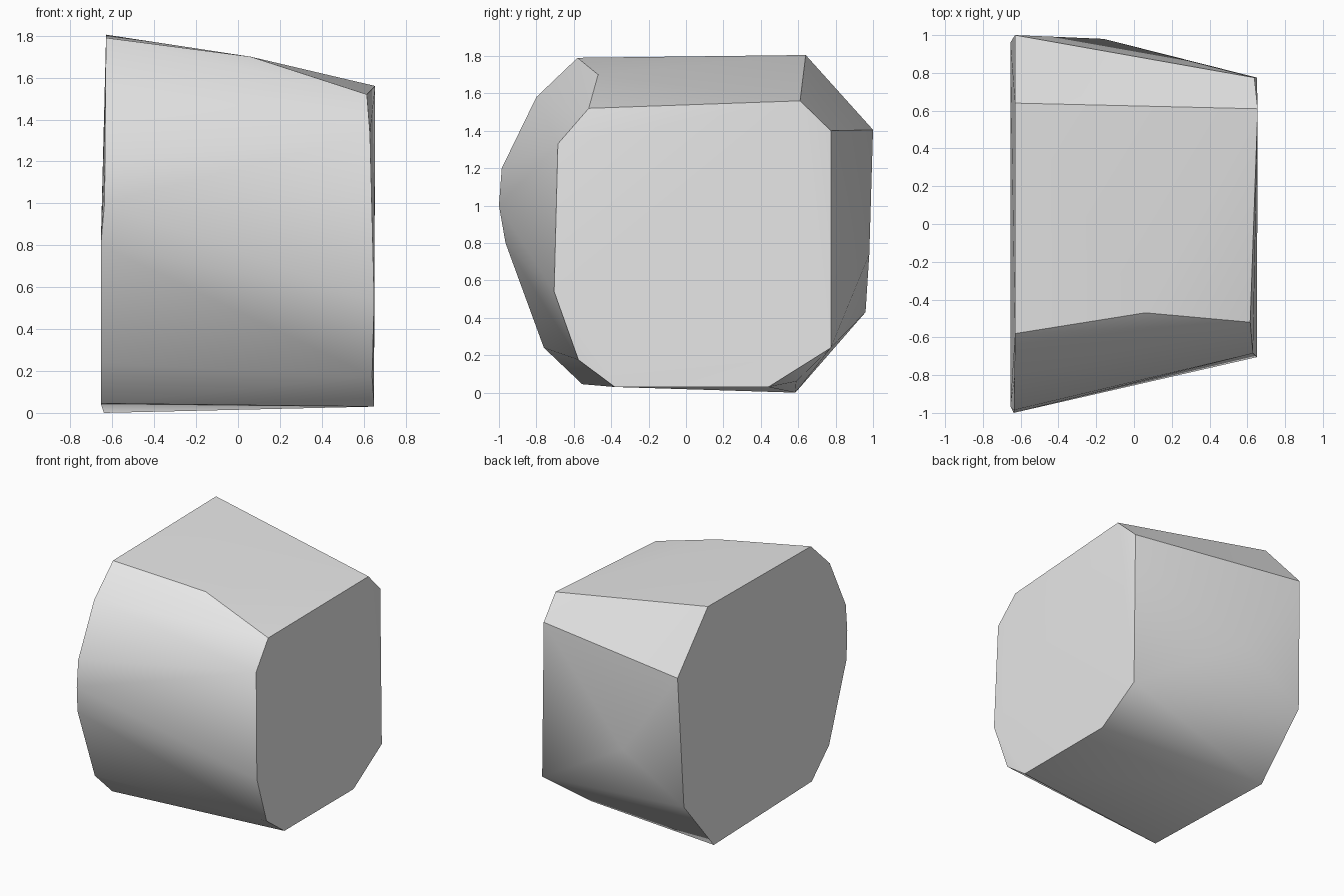
import bpy
import bmesh
import math

cube = bpy.data.objects.get("Cube")
if cube:
    bpy.data.objects.remove(cube, do_unlink=True)

# Plain grey surface
grey = bpy.data.materials.new("light_grey")
grey.use_nodes = True
grey.diffuse_color = (0.8, 0.8, 0.8, 1)
shader = next(n for n in grey.node_tree.nodes if n.type == 'BSDF_PRINCIPLED')
shader.inputs["Base Color"].default_value = grey.diffuse_color

# Wide end outline
wide_end = [
    (-0.63, -0.58, 1.79), (-0.63, 0.64, 1.805), (-0.63, 1.0, 1.405),
    (-0.655, 0.96, 0.43), (-0.64, 0.585, 0.0), (-0.655, -0.555, 0.045),
    (-0.655, -0.76, 0.24), (-0.655, -0.965, 0.80), (-0.637, -1.0, 1.0),
    (-0.635, -0.985, 1.2), (-0.632, -0.80, 1.58),
]

# Narrow end outline
narrow_end = [
    (0.615, -0.52, 1.52), (0.655, 0.61, 1.56), (0.637, 0.775, 1.40),
    (0.65, 0.775, 0.24), (0.65, 0.44, 0.03), (0.65, -0.38, 0.03),
    (0.64, -0.575, 0.175), (0.65, -0.705, 0.54), (0.63, -0.685, 1.33),
]

# Slight bulges on the top, back and lower back corner
bulges = [(0.06, -0.47, 1.70), (-0.16, 0.98, 0.74), (0.38, 0.59, 0.06)]

# Faceted block wrapped around the outlines
bm = bmesh.new()
for point in wide_end + narrow_end + bulges:
    bm.verts.new(point)
hull = bmesh.ops.convex_hull(bm, input=bm.verts)
loose = [v for v in bm.verts if not v.link_faces]
bmesh.ops.delete(bm, geom=loose, context='VERTS')
bmesh.ops.dissolve_limit(bm, angle_limit=math.radians(1.5),
                         verts=bm.verts, edges=bm.edges)
bmesh.ops.recalc_face_normals(bm, faces=bm.faces)

mesh = bpy.data.meshes.new("tapered_block")
bm.to_mesh(mesh)
bm.free()
mesh.materials.append(grey)
block = bpy.data.objects.new("tapered_block", mesh)
bpy.context.collection.objects.link(block)

# Soft sides with crisp edges
bpy.ops.object.select_all(action='DESELECT')
block.select_set(True)
bpy.context.view_layer.objects.active = block
bpy.ops.object.shade_smooth_by_angle(angle=math.radians(30))
